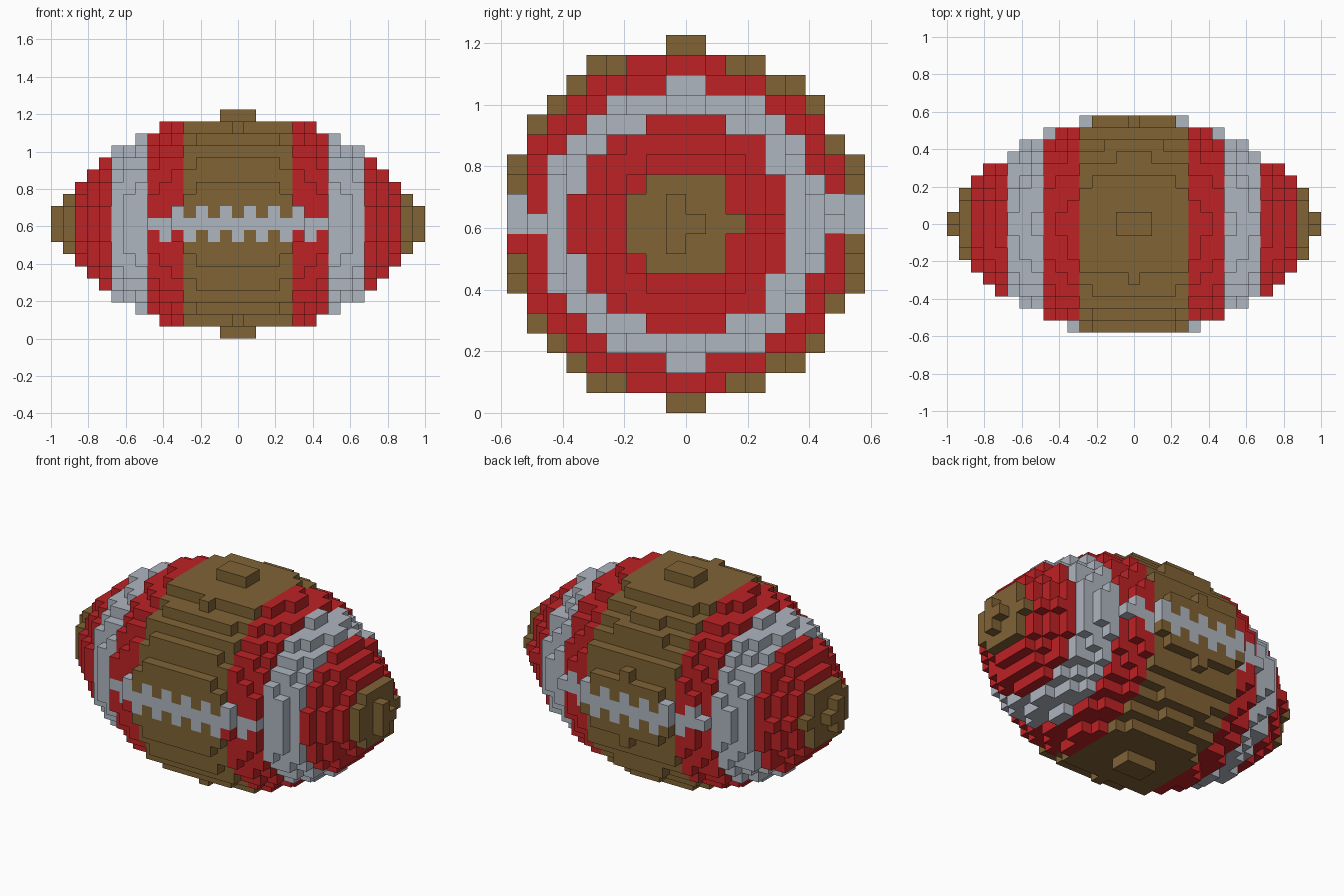
import bpy, bmesh
from mathutils import Vector

cube = bpy.data.objects.get("Cube")
if cube:
    bpy.data.objects.remove(cube, do_unlink=True)

V = 2 / 31                      # block size
MID_Z = 9.5 * V                 # height of the long axis
# Ball radius in blocks, from the middle slice out to the tip
RADIUS = [9.08, 9.05, 8.97, 8.85, 8.65, 8.35, 8.08, 7.62,
          7.10, 6.72, 6.12, 5.44, 4.66, 3.74, 2.67, 1.20]
Y_SHIFT, Y_STRETCH = -0.198, 1.015


def make_material(name, rgb):
    m = bpy.data.materials.new(name)
    m.use_nodes = True
    m.diffuse_color = (*rgb, 1)
    bsdf = next(n for n in m.node_tree.nodes if n.type == 'BSDF_PRINCIPLED')
    bsdf.inputs["Base Color"].default_value = (*rgb, 1)
    bsdf.inputs["Roughness"].default_value = 0.8
    return m


BROWN = make_material("leather_brown", (0.216, 0.125, 0.036))
RED = make_material("band_red", (0.52, 0.016, 0.018))
GREY = make_material("pale_grey", (0.43, 0.465, 0.525))


def filled(i, j, k):
    """True where the ball has a block; i along x, j along y, k along z."""
    if abs(i) > 15:
        return False
    y = (j + 0.5 - Y_SHIFT) / Y_STRETCH
    return y * y + k * k <= RADIUS[abs(i)] ** 2


def is_lace(i, j, k):
    """Straight seam with stitches alternating above and below it."""
    if abs(j + 0.5) < 5 or abs(i) > 7:
        return False
    up = 1 if j < 0 else -1     # the back stitches are turned over
    if k == 0:
        return True
    if i % 2:
        return k == up and abs(i) <= 5
    return k == -up and abs(i) <= 6


# Bands along the ball: name, first and last slice from the middle, material
BANDS = [("inner_band", 5, 7, RED), ("stripe", 8, 10, GREY),
         ("outer_band", 11, 13, RED), ("tip", 14, 15, BROWN)]


def part_of(i, j, k):
    if is_lace(i, j, k):
        return "laces"
    if abs(i) <= 4:
        return "middle_panel"
    side = "left_" if i > 0 else "right_"
    return next(side + n for n, a, b, _ in BANDS if a <= abs(i) <= b)


# Sort the blocks into parts
parts = {}
for i in range(-15, 16):
    for j in range(-10, 10):
        for k in range(-9, 10):
            if filled(i, j, k):
                parts.setdefault(part_of(i, j, k), []).append((i, j, k))

materials = {"laces": GREY, "middle_panel": BROWN}
for n, a, b, m in BANDS:
    materials["left_" + n] = materials["right_" + n] = m


def build_part(name, blocks):
    """Mesh of the outer faces of a part's blocks."""
    bm = bmesh.new()
    corners = {}

    def corner(p):
        key = tuple(round(c * 2) for c in p)
        if key not in corners:
            corners[key] = bm.verts.new((p.x * V, p.y * V, p.z * V + MID_Z))
        return corners[key]

    for i, j, k in blocks:
        centre = Vector((i, j + 0.5, k))
        for axis in range(3):
            for sign in (-1, 1):
                n = Vector((0, 0, 0))
                n[axis] = sign
                if filled(i + int(n.x), j + int(n.y), k + int(n.z)):
                    continue
                u = Vector((0, 0, 0))
                u[(axis + 1) % 3] = 0.5
                w = n.cross(u)
                c = centre + n * 0.5
                bm.faces.new([corner(c + a * u + b * w)
                              for a, b in ((-1, -1), (1, -1), (1, 1), (-1, 1))])
    mesh = bpy.data.meshes.new(name)
    bm.to_mesh(mesh)
    bm.free()
    mesh.materials.append(materials[name])
    obj = bpy.data.objects.new(name, mesh)
    bpy.context.collection.objects.link(obj)


for name, blocks in parts.items():
    build_part(name, blocks)
